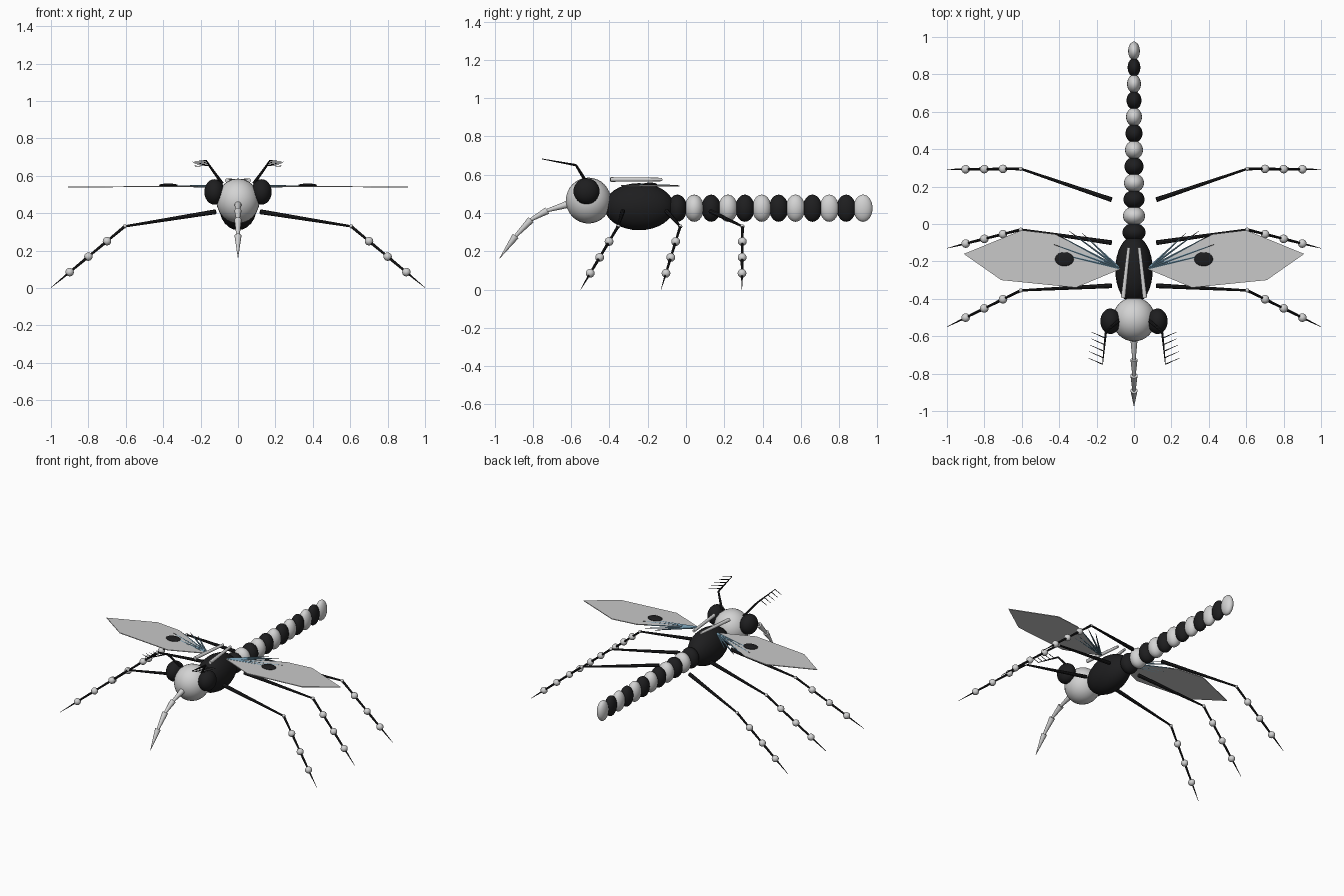
import bpy, bmesh, math
from mathutils import Vector, Matrix

if "Cube" in bpy.data.objects:
    bpy.data.objects.remove(bpy.data.objects["Cube"])


def material(name, rgb):
    m = bpy.data.materials.new(name)
    m.diffuse_color = (*rgb, 1)
    m.use_nodes = True
    m.node_tree.nodes["Principled BSDF"].inputs["Base Color"].default_value = m.diffuse_color
    return m


BLACK = material("black", (0.013, 0.013, 0.014))
PALE = material("pale grey", (0.65, 0.65, 0.65))
WING = material("wing grey", (0.58, 0.58, 0.58))
BLUE = material("vein blue", (0.16, 0.30, 0.40))


def finish(name, bm, mat, smooth=True):
    me = bpy.data.meshes.new(name)
    bm.to_mesh(me)
    bm.free()
    me.materials.append(mat)
    ob = bpy.data.objects.new(name, me)
    bpy.context.collection.objects.link(ob)
    if smooth:
        bpy.context.view_layer.objects.active = ob
        bpy.ops.object.select_all(action='DESELECT')
        ob.select_set(True)
        bpy.ops.object.shade_smooth_by_angle(angle=math.radians(40))
    return ob


def ball(bm, c, r, seg=24):
    # ellipsoid with poles along the body axis
    m = (Matrix.Translation(c) @ Matrix.Diagonal((*r, 1))
         @ Matrix.Rotation(math.pi / 2, 4, 'X'))
    bmesh.ops.create_uvsphere(bm, u_segments=seg, v_segments=seg * 2 // 3,
                              radius=1, matrix=m)


def rod(bm, a, b, r1, r2, seg=8):
    a, b = Vector(a), Vector(b)
    d = b - a
    m = Matrix.Translation((a + b) / 2) @ d.to_track_quat('Z', 'Y').to_matrix().to_4x4()
    bmesh.ops.create_cone(bm, cap_ends=True, segments=seg, radius1=r1,
                          radius2=r2, depth=d.length, matrix=m)


def one_ball(name, c, r, mat):
    bm = bmesh.new()
    ball(bm, c, r)
    finish(name, bm, mat)


# Head and thorax
one_ball("head", (0, -0.51, 0.465), (0.115, 0.118, 0.12), PALE)
one_ball("thorax", (0, -0.245, 0.433), (0.10, 0.182, 0.123), BLACK)

# Banded abdomen, narrowing sideways towards the tail
for i in range(12):
    w = 0.062 - 0.0028 * i
    one_ball(f"abdomen_segment_{i + 1}", (0, -0.045 + 0.0882 * i, 0.425),
             (w, 0.05, 0.071), PALE if i % 2 else BLACK)

# Jointed proboscis
bm = bmesh.new()
path = [(-0.62, 0.445), (-0.725, 0.413), (-0.81, 0.365), (-0.89, 0.28), (-0.975, 0.162)]
for i, (p, q) in enumerate(zip(path, path[1:])):
    rod(bm, (0, *p), (0, *q), 0.019, 0.001 if i == 3 else 0.009, 12)
finish("proboscis", bm, PALE)

for s, side in ((-1, "left"), (1, "right")):
    def P(x, y, z):
        return Vector((s * x, y, z))

    one_ball(f"eye_{side}", P(0.126, -0.52, 0.514), (0.054, 0.068, 0.068), BLACK)

    # Feathered antenna
    bm = bmesh.new()
    elbow, tip = P(0.15, -0.575, 0.65), P(0.168, -0.75, 0.682)
    rod(bm, P(0.085, -0.52, 0.56), elbow, 0.009, 0.006)
    rod(bm, elbow, tip, 0.006, 0.002)
    for i in range(5):
        a = elbow.lerp(tip, 0.2 + 0.2 * i)
        rod(bm, a, a + P(0.075, 0.033, -0.006), 0.003, 0.001, 5)
    finish(f"antenna_{side}", bm, BLACK)

    # Three legs: thigh, then tapering shin sections with pale joints
    for label, y0, y1, y2 in (("front", -0.33, -0.355, -0.55),
                              ("middle", -0.10, -0.03, -0.13),
                              ("rear", 0.13, 0.295, 0.292)):
        hip, knee, foot = P(0.12, y0, 0.408), P(0.605, y1, 0.33), P(1.0, y2, 0.002)
        bm, joints = bmesh.new(), bmesh.new()
        rod(bm, hip, knee, 0.013, 0.006)
        pts = [knee] + [knee.lerp(foot, t) for t in (0.242, 0.494, 0.747)] + [foot]
        for i in range(4):
            rod(bm, pts[i], pts[i + 1], 0.008 if i < 3 else 0.006,
                0.006 if i < 3 else 0.001)
            r = 0.023 if i else 0.011
            ball(joints, pts[i], (r, r, r), 12)
        finish(f"{label}_leg_{side}", bm, BLACK)
        finish(f"{label}_leg_joints_{side}", joints, PALE)

    # Thin wing plate
    outline = [(0.07, -0.24), (0.31, -0.34), (0.71, -0.30), (0.91, -0.16),
               (0.60, -0.033), (0.42, -0.055)]
    bm = bmesh.new()
    f = bm.faces.new([bm.verts.new(P(x, y, 0.543 - 0.006 * x)) for x, y in outline])
    top = bmesh.ops.extrude_face_region(bm, geom=[f])
    bmesh.ops.translate(bm, vec=(0, 0, 0.005),
                        verts=[v for v in top["geom"] if isinstance(v, bmesh.types.BMVert)])
    bmesh.ops.recalc_face_normals(bm, faces=bm.faces)
    finish(f"wing_{side}", bm, WING, False)
    one_ball(f"wing_spot_{side}", P(0.372, -0.188, 0.55), (0.05, 0.037, 0.009), BLACK)

    # Fan of veins with dark bristle tips
    bm, tips = bmesh.new(), bmesh.new()
    root = P(0.08, -0.235, 0.545)
    for x, y in ((0.25, -0.075), (0.31, -0.065), (0.36, -0.085),
                 (0.40, -0.12), (0.38, -0.165)):
        end = P(x, y, 0.544)
        rod(bm, root, end, 0.008, 0.003, 6)
        rod(tips, end, end + (end - root) * 0.16, 0.003, 0.0008, 5)
    finish(f"wing_veins_{side}", bm, BLUE)
    finish(f"vein_tips_{side}", tips, BLACK)

    # Pale bar along the back
    bm = bmesh.new()
    rod(bm, P(0.058, -0.395, 0.575), P(0.028, -0.125, 0.575), 0.012, 0.009, 12)
    finish(f"back_stripe_{side}", bm, PALE)
